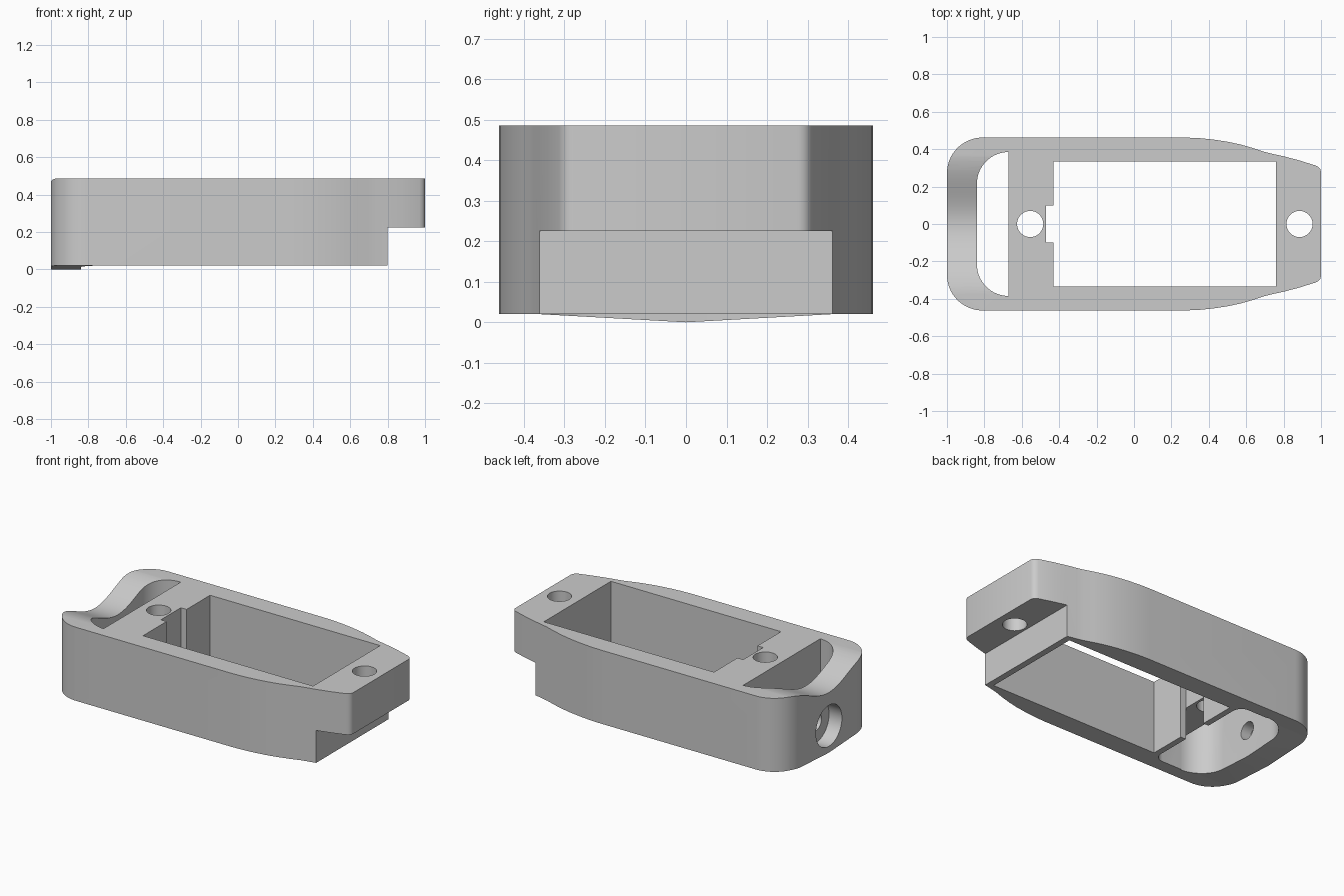
import bpy, bmesh, math

if "Cube" in bpy.data.objects:
    bpy.data.objects.remove(bpy.data.objects["Cube"], do_unlink=True)

TOP, BASE, LEDGE = 0.485, 0.02, 0.225

grey = bpy.data.materials.new("plain_grey")
grey.use_nodes = True
grey.diffuse_color = (0.6, 0.6, 0.6, 1)
grey.node_tree.nodes["Principled BSDF"].inputs["Base Color"].default_value = (0.6, 0.6, 0.6, 1)


def prism(name, profile, axis, low, high):
    """Extrude a closed 2D profile: (x, y) along z, or (y, z) along x."""
    bm = bmesh.new()
    place = (lambda p, t: (p[0], p[1], t)) if axis == "z" else (lambda p, t: (t, p[0], p[1]))
    ends = [[bm.verts.new(place(p, t)) for p in profile] for t in (low, high)]
    a, b = ends
    bm.faces.new(a)
    bm.faces.new(b)
    n = len(profile)
    for i in range(n):
        j = (i + 1) % n
        bm.faces.new((a[i], a[j], b[j], b[i]))
    bmesh.ops.recalc_face_normals(bm, faces=bm.faces[:])
    mesh = bpy.data.meshes.new(name)
    bm.to_mesh(mesh)
    bm.free()
    mesh.materials.append(grey)
    obj = bpy.data.objects.new(name, mesh)
    bpy.context.collection.objects.link(obj)
    return obj


def arc(cx, cy, r, start, end, steps=16):
    angles = [math.radians(start + (end - start) * i / steps) for i in range(steps + 1)]
    return [(cx + r * math.cos(t), cy + r * math.sin(t)) for t in angles]


def circle(cx, cy, r):
    return arc(cx, cy, r, 0, 360, 48)[:-1]


def mirrored(half):
    """Close a profile by mirroring its +y half."""
    return half + [(x, -y) for x, y in reversed(half)]


def rect(x0, x1, y):
    return mirrored([(x0, y), (x1, y)])


# Main housing: rounded wide end, gently tapered narrow end
side = [(0.28, 0.462), (0.35, 0.459), (0.42, 0.452), (0.5, 0.44), (0.57, 0.425),
        (0.64, 0.405), (0.7, 0.385), (0.74, 0.375), (0.8, 0.362), (0.88, 0.341),
        (0.97, 0.313), (0.985, 0.305), (0.996, 0.293), (1.0, 0.278)]
housing = prism("housing", mirrored(arc(-0.81, 0.272, 0.19, 180, 90) + side), "z", 0, TOP)

# Shallow trough profile across the wide end
steps, half_width, depth = 32, 0.385, 0.105
trough = []
for i in range(steps + 1):
    y = half_width * (2 * i / steps - 1)
    trough.append((y, TOP + 0.0005 - depth * (1 + math.cos(math.pi * y / half_width)) / 2))
trough += [(half_width, 0.7), (-half_width, 0.7)]

# Underside: flat except for a faint keel below the wide end
keel = [(-0.6, -0.1), (0.6, -0.1), (0.6, BASE), (0.36, BASE), (0, 0), (-0.36, BASE), (-0.6, BASE)]

cutters = [
    prism("flat_base_cut", rect(-0.6, 1.2, 0.7), "z", -0.1, BASE),
    prism("keel_cut", keel, "x", -1.1, -0.599),
    prism("narrow_end_step_cut", rect(0.8, 1.2, 0.7), "z", -0.2, LEDGE),
    prism("window_cut", rect(-0.43, 0.76, 0.335), "z", -0.2, 0.7),
    prism("cable_slot_cut", rect(-0.47, -0.4, 0.1), "z", -0.2, 0.7),
    prism("end_pocket_cut",
          mirrored(arc(-0.67, 0.215, 0.17, 180, 90)), "z", -0.2, 0.7),
    prism("under_bar_cut",
          mirrored([(-0.69, 0.38)] + arc(-0.528, 0.32, 0.06, 90, 0, 8)), "z", -0.2, LEDGE),
    prism("trough_cut", trough, "x", -1.1, -0.671),
    prism("wide_end_screw_cut", circle(-0.555, 0, 0.07), "z", -0.2, 0.7),
    prism("narrow_end_screw_cut", circle(0.885, 0, 0.07), "z", -0.2, 0.7),
    prism("end_counterbore_cut", circle(0, 0.17, 0.13), "x", -1.1, -0.91),
    prism("end_bore_cut", circle(0, 0.17, 0.055), "x", -1.1, -0.75),
]

# Cut every opening in turn, then drop the cutter
bpy.ops.object.select_all(action="DESELECT")
bpy.context.view_layer.objects.active = housing
housing.select_set(True)
for cutter in cutters:
    cutter.hide_render = True
    mod = housing.modifiers.new(cutter.name, "BOOLEAN")
    mod.operation = "DIFFERENCE"
    mod.solver = "EXACT"
    mod.object = cutter
    bpy.ops.object.modifier_apply(modifier=mod.name)
    bpy.data.objects.remove(cutter, do_unlink=True)

bpy.ops.object.shade_smooth_by_angle(angle=math.radians(30))
